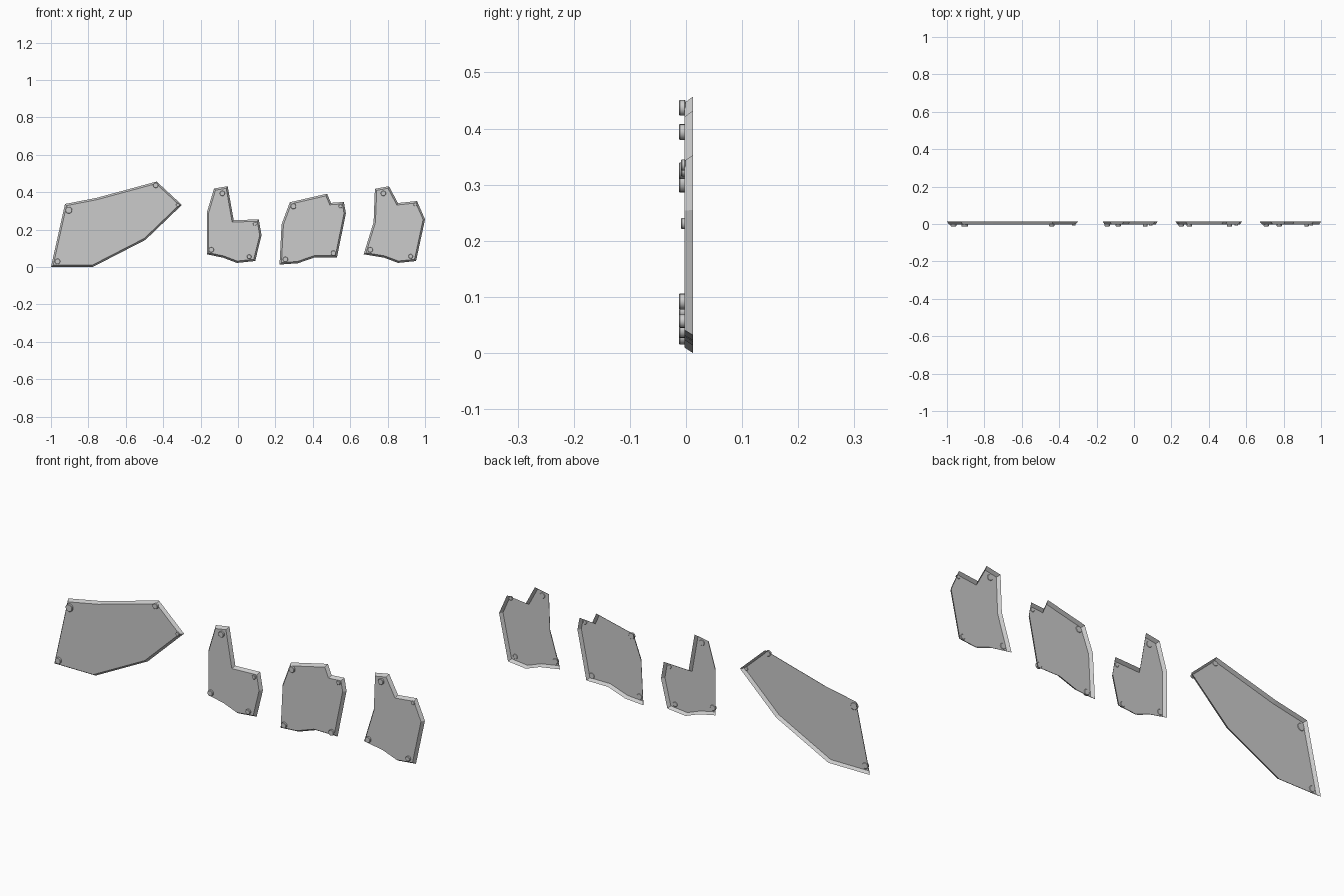
import bpy, bmesh, math
from mathutils import Vector

if "Cube" in bpy.data.objects:
    bpy.data.objects.remove(bpy.data.objects["Cube"])

FRONT, BACK, INSET = -0.003, 0.0125, 0.010


def inset_outline(pts, d):
    # move every edge of a clockwise outline inward by d
    res, n = [], len(pts)
    for i in range(n):
        p = Vector(pts[i])
        a = (p - Vector(pts[i - 1])).normalized()
        b = (Vector(pts[(i + 1) % n]) - p).normalized()
        na, nb = Vector((a.y, -a.x)), Vector((b.y, -b.x))
        res.append(p + (na + nb) * d / (1 + na.dot(nb)))
    return res


def plate(name, pts):
    # flat front with sloping rim, open at the back
    bm = bmesh.new()
    back = [bm.verts.new((x, BACK, z)) for x, z in pts]
    front = [bm.verts.new((p.x, FRONT, p.y)) for p in inset_outline(pts, INSET)]
    n = len(pts)
    bm.faces.new(front[::-1])
    for i in range(n):
        j = (i + 1) % n
        bm.faces.new((back[i], front[i], front[j], back[j]))
    bm.normal_update()
    if bm.faces[:][0].normal.y > 0:
        bmesh.ops.reverse_faces(bm, faces=bm.faces[:])
    me = bpy.data.meshes.new(name)
    bm.to_mesh(me)
    bm.free()
    bpy.context.collection.objects.link(bpy.data.objects.new(name, me))


def rivet(name, x, z, r):
    # short round stud with a softened outer edge
    tip = -0.0125 if r > 0.011 else -0.009
    rear = -0.001
    bpy.ops.mesh.primitive_cylinder_add(
        vertices=16, radius=r, depth=rear - tip,
        location=(x, (tip + rear) / 2, z), rotation=(math.pi / 2, 0, 0))
    ob = bpy.context.object
    ob.name = name
    bev = ob.modifiers.new("edge", 'BEVEL')
    bev.width, bev.segments = 0.0015, 1
    bpy.ops.object.shade_smooth_by_angle(angle=math.radians(30))


# outlines run clockwise seen from the front; rivets are x, z, radius
parts = {
    "long_plate": (
        [(-1, 0), (-.925, .337), (-.755, .37), (-.435, .457), (-.30, .332),
         (-.495, .145), (-.777, 0)],
        [(-.905, .304, .018), (-.44, .437, .014), (-.322, .331, .010), (-.965, .03, .015)]),
    "notched_plate": (
        [(-.167, .068), (-.167, .29), (-.128, .42), (-.055, .432), (-.023, .25),
         (.111, .255), (.126, .17), (.092, .032), (-.006, .022), (-.08, .05)],
        [(-.084, .394, .014), (-.143, .092, .014), (.09, .231, .010), (.06, .055, .012)]),
    "broad_plate": (
        [(.222, .013), (.233, .228), (.277, .346), (.476, .392), (.497, .343),
         (.566, .348), (.577, .287), (.529, .052), (.412, .052), (.32, .02)],
        [(.296, .325, .015), (.547, .325, .010), (.253, .041, .014), (.51, .074, .014)]),
    "tall_plate": (
        [(.672, .068), (.725, .24), (.732, .418), (.807, .432), (.855, .342),
         (.957, .353), (1, .255), (.952, .032), (.856, .022), (.781, .05)],
        [(.777, .394, .014), (.948, .335, .010), (.707, .092, .014), (.923, .057, .012)]),
}

for name, (outline, studs) in parts.items():
    plate(name, outline)
    for i, s in enumerate(studs):
        rivet(f"{name}_rivet_{i + 1}", *s)
